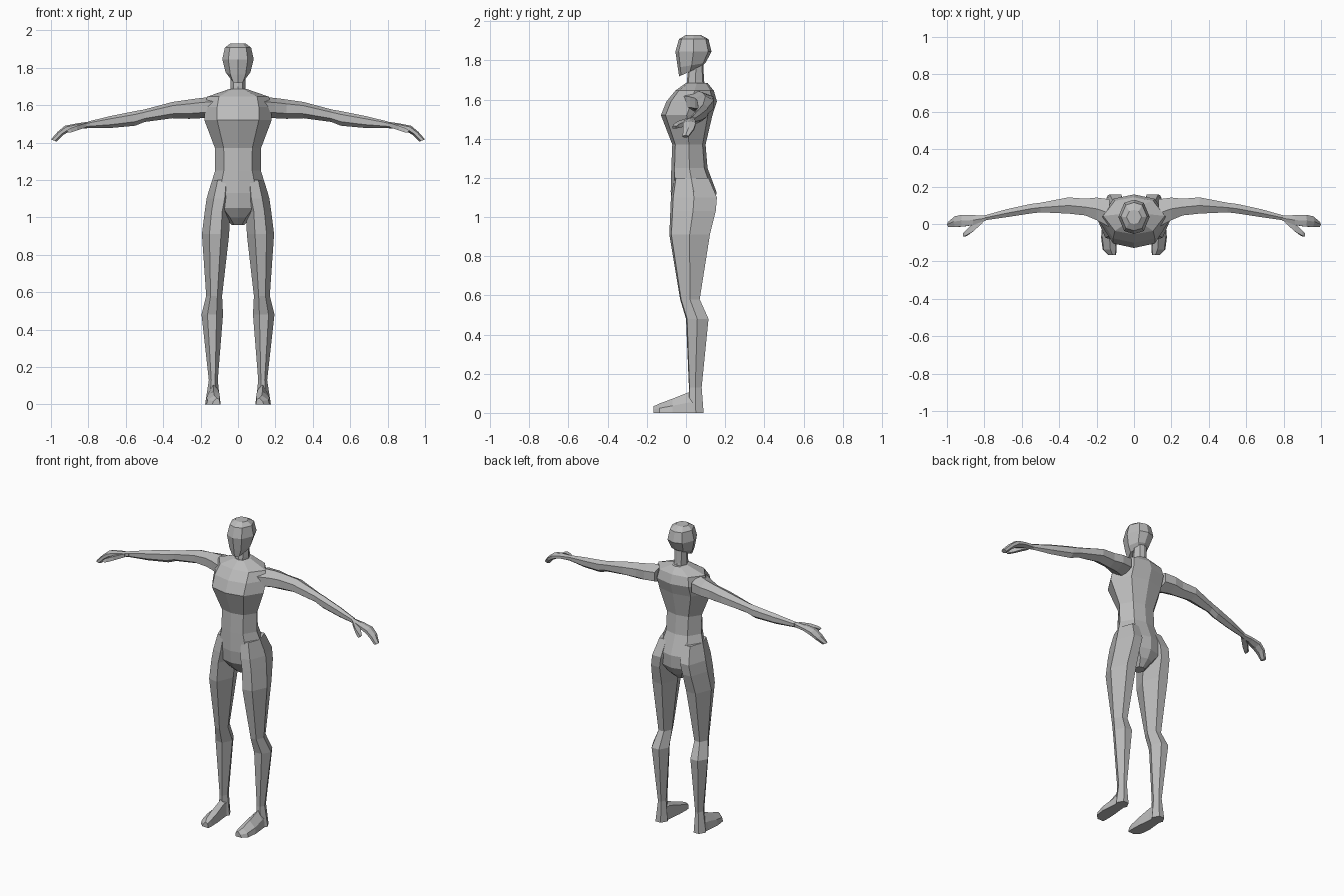
import bpy, bmesh

grey = bpy.data.materials.new("plain grey")
grey.diffuse_color = (0.5, 0.5, 0.5, 1)

OCT = [(0, -1), (.62, -.82), (1, 0), (.62, .82), (0, 1), (-.62, .82), (-1, 0), (-.62, -.82)]
HEX = [(-.4, -1), (.45, -.9), (1, 0), (.45, 1), (-.45, 1), (-1, 0)]
ARM = [(0, -1), (.85, -.45), (.85, .55), (0, 1), (-.85, .55), (-.85, -.45)]
BOX = [(-1, -1), (1, -1), (1, 1), (-1, 1)]


def loft(name, rings, mirror=False):
    """Skin a list of point rings into a closed flat-shaded mesh."""
    bm = bmesh.new()
    loops = [[bm.verts.new(p) for p in r] for r in rings]
    for a, b in zip(loops, loops[1:]):
        for i in range(len(a)):
            j = (i + 1) % len(a)
            bm.faces.new((a[i], a[j], b[j], b[i]))
    bm.faces.new(loops[0])
    bm.faces.new(loops[-1])
    bmesh.ops.recalc_face_normals(bm, faces=bm.faces)
    me = bpy.data.meshes.new(name)
    bm.to_mesh(me)
    bm.free()
    me.materials.append(grey)
    ob = bpy.data.objects.new(name, me)
    bpy.context.collection.objects.link(ob)
    if mirror:
        ob.modifiers.new("Mirror", 'MIRROR')
    return ob


def level(z, x0, x1, y0, y1, shape, tilt=0):
    """Horizontal ring; tilt raises the back and lowers the front."""
    cx, w, cy, d = (x0 + x1) / 2, (x1 - x0) / 2, (y0 + y1) / 2, (y1 - y0) / 2
    return [(cx + w * u, cy + d * v, z + tilt * v) for u, v in shape]


def across(xt, zt, xb, zb, y0, y1, shape):
    """Ring facing sideways, given its top and bottom points and depth."""
    cy, d = (y0 + y1) / 2, (y1 - y0) / 2
    return [((xt + xb) / 2 + (xt - xb) / 2 * v, cy + d * u,
             (zt + zb) / 2 + (zt - zb) / 2 * v) for u, v in shape]


# torso: height, half width, front, back
torso = [(.96, .035, .01, .08), (1.0, .07, -.035, .125), (1.05, .13, -.07, .152),
         (1.13, .16, -.078, .155), (1.25, .122, -.075, .11), (1.37, .123, -.07, .10),
         (1.52, .18, -.128, .135), (1.59, .18, -.10, .158), (1.645, .165, -.055, .142),
         (1.685, .05, .0, .11)]
loft("torso", [level(z, -w, w, f, b, OCT) for z, w, f, b in torso])

# neck
loft("neck", [level(z, -.04, .04, f, b, OCT) for z, f, b in
              [(1.65, .0, .10), (1.70, .005, .092), (1.79, .015, .088)]])

# head: the jaw rings tilt down towards the chin
head = [(1.743, .042, -.035, .075, .025), (1.775, .066, -.042, .10, .012),
        (1.845, .084, -.054, .13, 0), (1.908, .07, -.036, .115, 0), (1.93, .04, .0, .075, 0)]
loft("head", [level(z, -w, w, f, b, OCT, t) for z, w, f, b, t in head])

# legs: height, inner x, outer x, front, back
leg = [(1.20, .03, .138, -.06, .115), (1.10, .03, .168, -.077, .158),
       (1.03, .045, .178, -.08, .152), (.91, .047, .193, -.085, .122),
       (.58, .085, .17, -.03, .07), (.48, .08, .195, .0, .115),
       (.13, .108, .156, .015, .08), (.0, .095, .176, .01, .09)]
loft("leg", [level(z, i, o, f, b, HEX) for z, i, o, f, b in leg], True)

# feet: y, inner x, outer x, instep height
foot = [(.06, .105, .165, .10), (.012, .104, .168, .105), (-.07, .095, .176, .072),
        (-.135, .093, .168, .048), (-.165, .096, .138, .034)]
loft("foot", [[(i, y, 0), (o, y, 0), (o - .006, y, h * .5),
               (i * .55 + o * .45, y, h), (i + .004, y, h * .8)]
              for y, i, o, h in foot], True)

# arms: x, top, bottom, front, back
arm = [(.13, 1.645, 1.53, -.03, .145), (.20, 1.638, 1.53, .01, .152),
       (.26, 1.63, 1.527, .038, .143), (.35, 1.617, 1.53, .048, .15),
       (.50, 1.577, 1.51, .058, .118), (.55, 1.568, 1.49, .052, .112),
       (.68, 1.542, 1.478, .033, .083), (.80, 1.513, 1.477, .017, .048)]
loft("arm", [across(x, t, x, b, f, k, ARM) for x, t, b, f, k in arm], True)

# hands curl down to the fingertips
hand = [(.79, 1.513, .79, 1.478, .017, .046), (.86, 1.503, .86, 1.472, -.01, .052),
        (.925, 1.49, .905, 1.458, -.02, .055), (.965, 1.457, .935, 1.44, -.02, .046),
        (1.0, 1.417, .97, 1.405, -.02, .015)]
loft("hand", [across(*h, ARM) for h in hand], True)

# thumbs
thumb = [(.81, 1.505, .81, 1.482, .005, .035), (.86, 1.49, .86, 1.465, -.04, .005),
         (.90, 1.475, .89, 1.455, -.062, -.035), (.915, 1.464, .905, 1.452, -.068, -.05)]
loft("thumb", [across(*t, BOX) for t in thumb], True)
